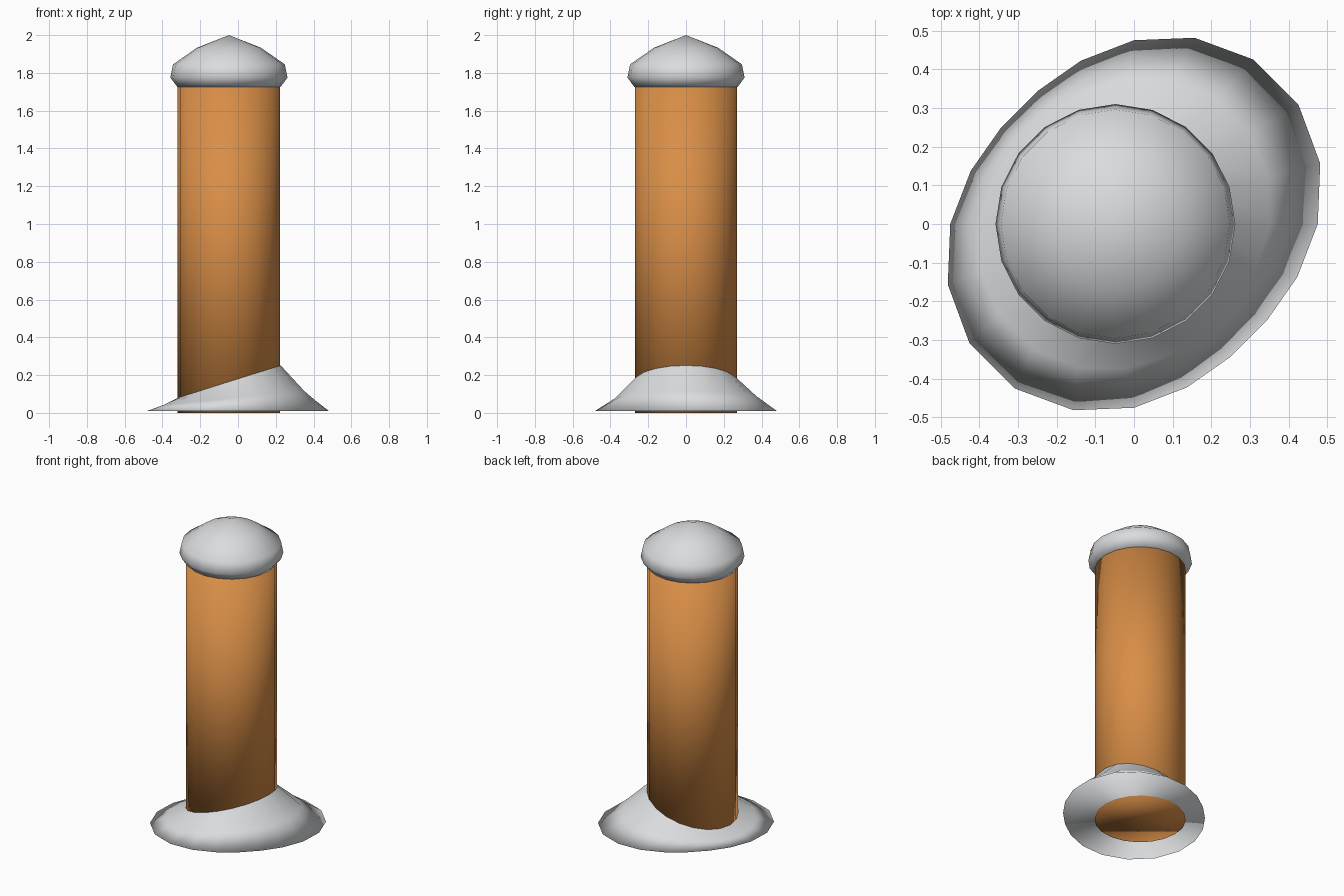
import bpy
import bmesh
from math import sin, cos, tau

SIDES = 20
CX = -0.048        # post axis offset from the middle of the base
POST_R = 0.271

if "Cube" in bpy.data.objects:
    bpy.data.objects.remove(bpy.data.objects["Cube"], do_unlink=True)


def material(name, rgb):
    mat = bpy.data.materials.new(name)
    mat.use_nodes = True
    mat.diffuse_color = (*rgb, 1)
    mat.node_tree.nodes["Principled BSDF"].inputs["Base Color"].default_value = (*rgb, 1)
    return mat


def loft(name, mat, rings, close_bottom=True, close_top=False, apex=None):
    """Skin a stack of rings, lowest first; each ring maps an angle to a point."""
    bm = bmesh.new()
    angles = [tau * i / SIDES for i in range(SIDES)]
    loops = [[bm.verts.new(ring(a)) for a in angles] for ring in rings]
    pairs = [(i, (i + 1) % SIDES) for i in range(SIDES)]
    for low, high in zip(loops, loops[1:]):
        for i, j in pairs:
            bm.faces.new((low[i], low[j], high[j], high[i]))
    if close_bottom:
        bm.faces.new(loops[0][::-1])
    if close_top:
        bm.faces.new(loops[-1])
    if apex:
        tip = bm.verts.new(apex)
        for i, j in pairs:
            bm.faces.new((loops[-1][i], loops[-1][j], tip))
    for face in bm.faces:
        face.smooth = True
    mesh = bpy.data.meshes.new(name)
    bm.to_mesh(mesh)
    bm.free()
    mesh.materials.append(mat)
    obj = bpy.data.objects.new(name, mesh)
    bpy.context.collection.objects.link(obj)
    return obj


def circle(r, z):
    return lambda a: (CX + r * cos(a), r * sin(a), z)


def flare_outer(a):
    # Oval footprint stretched along the diagonal
    r = 0.475 + 0.053 * sin(2 * a)
    return (r * cos(a), r * sin(a), 0.01)


def flare_inner(a):
    # Sloping collar where the flare meets the post
    x = CX + (POST_R + 0.003) * cos(a)
    return (x, (POST_R + 0.003) * sin(a), 0.18 + 0.315 * x)


def flare_middle(a):
    # Slightly sagging ring that makes the flare concave
    inner, outer = flare_inner(a), flare_outer(a)
    fractions = (0.5, 0.5, 0.56)
    return [p + (q - p) * f for p, q, f in zip(inner, outer, fractions)]


grey = material("light grey", (0.70, 0.715, 0.73))
orange = material("orange", (0.69, 0.27, 0.062))

# Upright post
loft("post", orange, [circle(POST_R, 0.0), circle(POST_R, 1.74)], close_top=True)

# Domed cap with a rounded lip
cap_profile = [(0.273, 1.725), (0.31, 1.775), (0.296, 1.845), (0.17, 1.933)]
loft("cap", grey, [circle(r, z) for r, z in cap_profile], apex=(CX, 0, 2.0))

# Flared base skirt
loft("base_flare", grey, [flare_outer, flare_middle, flare_inner])
